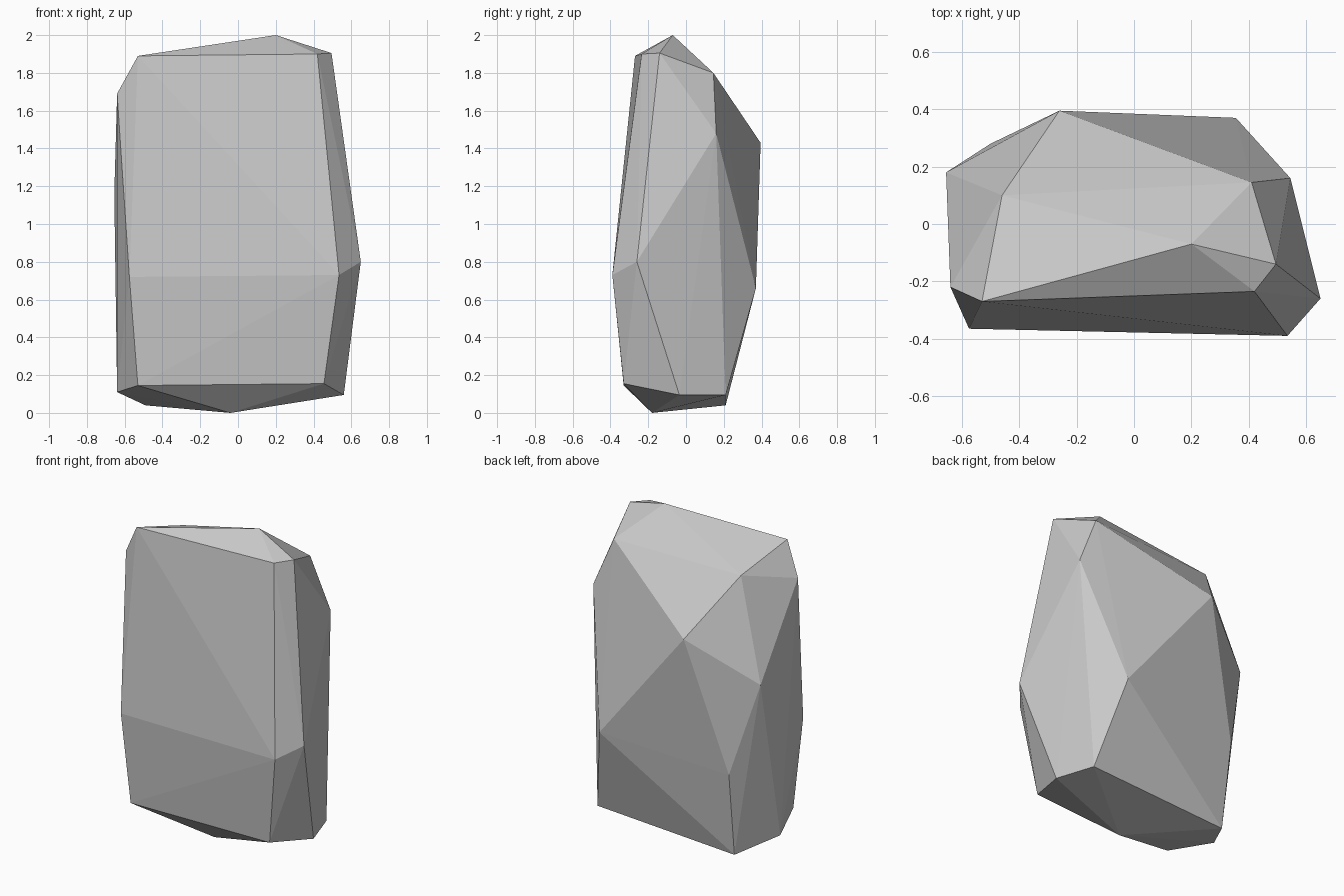
import bpy
import bmesh

# Corner points of the faceted boulder, from the top ring down to the base
CORNERS = [
    # top ridge and shoulder
    (0.20, -0.07, 2.00), (-0.53, -0.27, 1.89), (0.42, -0.235, 1.90),
    (0.495, -0.14, 1.905), (0.41, 0.145, 1.80), (-0.46, 0.10, 1.78),
    (-0.64, -0.22, 1.69), (0.545, 0.16, 1.48), (-0.26, 0.395, 1.43),
    # widest belt
    (-0.655, 0.18, 1.16), (0.65, -0.26, 0.80), (-0.575, -0.365, 0.72),
    (0.535, -0.39, 0.73), (0.355, 0.37, 0.66), (-0.50, 0.28, 0.58),
    # base
    (-0.53, -0.33, 0.145), (0.455, -0.33, 0.155), (0.56, -0.035, 0.095),
    (0.48, 0.21, 0.095), (-0.64, -0.04, 0.11), (-0.49, 0.21, 0.04),
    (-0.04, -0.18, 0.0),
]

# Stone material
stone = bpy.data.materials.new("grey stone")
stone.diffuse_color = (0.58, 0.58, 0.58, 1.0)

# Boulder: convex hull around the corners, flat shaded
bm = bmesh.new()
for co in CORNERS:
    bm.verts.new(co)
hull = bmesh.ops.convex_hull(bm, input=bm.verts)
loose = [v for v in bm.verts if not v.link_faces]
bmesh.ops.delete(bm, geom=loose, context='VERTS')
bmesh.ops.recalc_face_normals(bm, faces=bm.faces)
for f in bm.faces:
    f.smooth = False

mesh = bpy.data.meshes.new("boulder")
bm.to_mesh(mesh)
bm.free()
mesh.materials.append(stone)
boulder = bpy.data.objects.new("boulder", mesh)
bpy.context.collection.objects.link(boulder)
